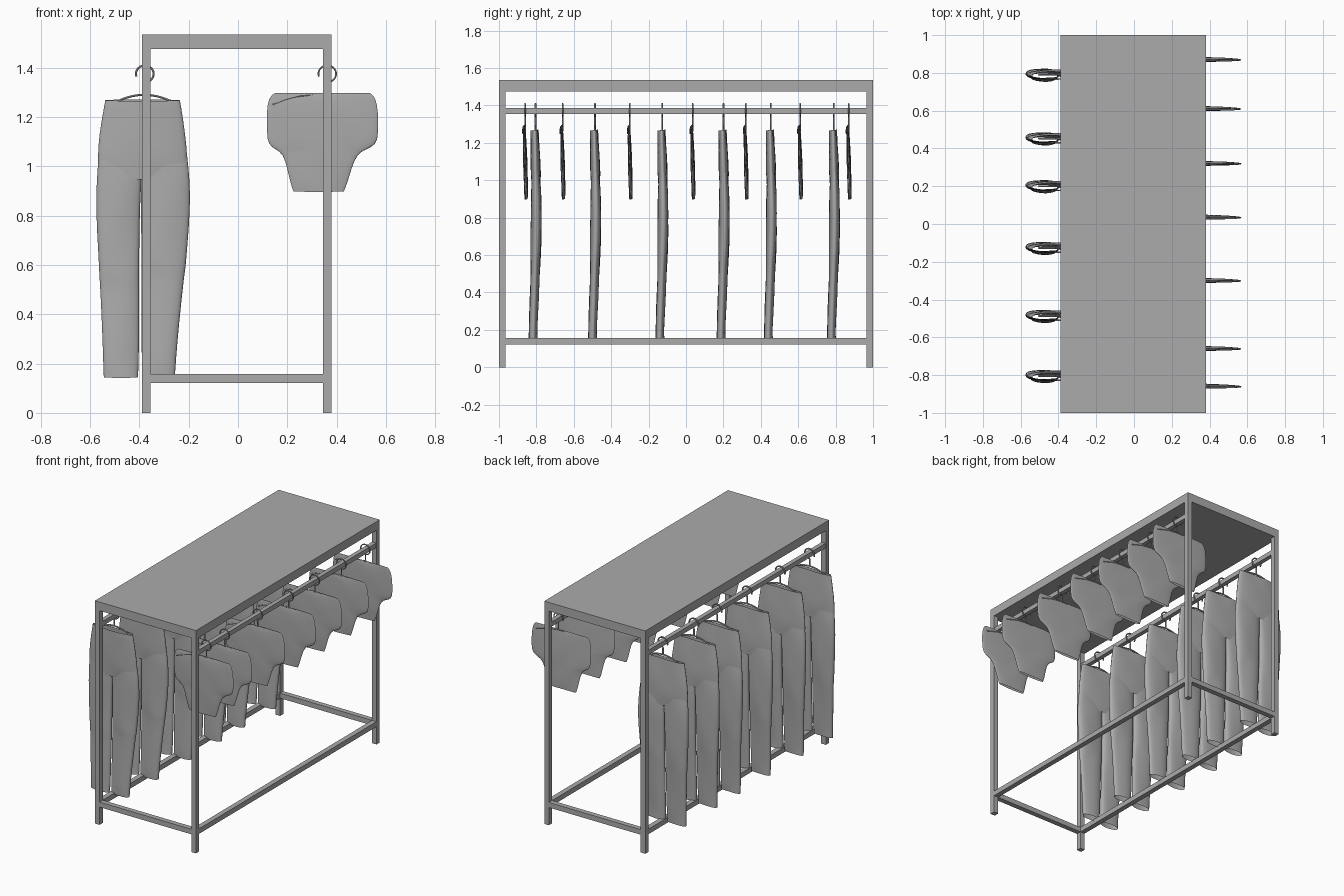
import bpy, bmesh, math

old = bpy.data.objects.get("Cube")
if old:
    bpy.data.objects.remove(old)


def material(name, rgb):
    m = bpy.data.materials.new(name)
    m.use_nodes = True
    color = (*rgb, 1)
    m.diffuse_color = color
    m.node_tree.nodes["Principled BSDF"].inputs["Base Color"].default_value = color
    return m


grey = material("plain grey", (0.41, 0.41, 0.41))


def add_object(name, data):
    obj = bpy.data.objects.new(name, data)
    bpy.context.collection.objects.link(obj)
    return obj


def activate(obj):
    bpy.ops.object.select_all(action='DESELECT')
    obj.select_set(True)
    bpy.context.view_layer.objects.active = obj


def box(name, x, y, z):
    """Box spanning the given (low, high) ranges."""
    bm = bmesh.new()
    bmesh.ops.create_cube(bm, size=1)
    for v in bm.verts:
        for i, (lo, hi) in enumerate((x, y, z)):
            v.co[i] = hi if v.co[i] > 0 else lo
    mesh = bpy.data.meshes.new(name)
    bm.to_mesh(mesh)
    bm.free()
    mesh.materials.append(grey)
    return add_object(name, mesh)


def cloth(name, tubes, wrinkle):
    """Flattened open tubes; each row is (z, x_low, x_high, half_depth, y_shift)."""
    bm = bmesh.new()
    n = 24
    for rows in tubes:
        rings = []
        for z, x0, x1, depth, shift in rows:
            ring = []
            for k in range(n):
                a = 2 * math.pi * k / n
                s = math.sin(a)
                x = (x0 + x1) / 2 + (x1 - x0) / 2 * math.cos(a)
                y = shift + depth * math.copysign(abs(s) ** 0.75, s)
                y += wrinkle * math.sin(z * 31 + x * 27) * abs(s)
                ring.append(bm.verts.new((x, y, z + wrinkle * s)))
            rings.append(ring)
        for a, b in zip(rings, rings[1:]):
            for k in range(n):
                j = (k + 1) % n
                bm.faces.new((a[k], a[j], b[j], b[k]))
    bmesh.ops.recalc_face_normals(bm, faces=bm.faces)
    mesh = bpy.data.meshes.new(name)
    bm.to_mesh(mesh)
    bm.free()
    mesh.materials.append(grey)
    obj = add_object(name, mesh)
    mod = obj.modifiers.new("Soften", 'SUBSURF')
    mod.levels = mod.render_levels = 1
    activate(obj)
    bpy.ops.object.modifier_apply(modifier=mod.name)
    bpy.ops.object.shade_smooth_by_angle(angle=math.radians(50))
    return obj


def wire(name, paths, radius):
    """Round wire through each list of points."""
    curve = bpy.data.curves.new(name, 'CURVE')
    curve.dimensions = '3D'
    curve.bevel_depth = radius
    curve.bevel_resolution = 1
    curve.use_fill_caps = True
    for path in paths:
        spline = curve.splines.new('POLY')
        spline.points.add(len(path) - 1)
        for p, co in zip(spline.points, path):
            p.co = (*co, 1)
    curve.materials.append(grey)
    obj = add_object(name, curve)
    activate(obj)
    bpy.ops.object.convert(target='MESH')
    bpy.ops.object.shade_smooth_by_angle(angle=math.radians(50))
    return bpy.context.view_layer.objects.active


def hook(cx, side):
    """Hook looped over the rail, then a stem down to the hanger bar."""
    pts = []
    for i in range(19):
        a = math.radians(200 - i * 290 / 18)
        pts.append((cx + side * 0.036 * math.cos(a), 0, 1.375 + 0.034 * math.sin(a)))
    return pts + [(cx, 0, 1.335), (cx, 0, 1.29)]


def repeat(obj, places):
    """Place linked copies along the rail."""
    obj.location.y = places[0]
    for y in places[1:]:
        other = obj.copy()
        bpy.context.collection.objects.link(other)
        other.location.y = y


# Rack frame
LEFT, RIGHT, T = 0.38, -0.39, 0.035
sides = {"right": (RIGHT, RIGHT + T), "left": (LEFT - T, LEFT)}
ends = {"front": (-1, -1 + T), "back": (1 - T, 1)}
box("top_panel", (RIGHT, LEFT), (-1, 1), (1.475, 1.535))
for side, xr in sides.items():
    for end, yr in ends.items():
        box(f"{end}_{side}_post", xr, yr, (0, 1.475))
    inner = (-1 + T, 1 - T)
    box(f"{side}_lower_rail", xr, inner, (0.122, 0.157))
    mid = sum(xr) / 2
    box(f"{side}_hanging_rail", (mid - 0.015, mid + 0.015), inner, (1.355, 1.387))
for end, yr in ends.items():
    box(f"{end}_lower_rail", (RIGHT + T, LEFT - T), yr, (0.122, 0.157))

# Trousers: hips and two legs with a fold at each knee
hips = [(1.268, -0.54, -0.235, 0.02, -0.004),
        (1.25, -0.543, -0.23, 0.021, -0.004),
        (1.13, -0.565, -0.212, 0.026, 0),
        (1.03, -0.572, -0.202, 0.028, 0.002),
        (0.95, -0.565, -0.205, 0.022, 0.003)]
right_leg = [(1.04, -0.565, -0.38, 0.02, 0.002),
             (0.95, -0.575, -0.392, 0.027, 0.004),
             (0.79, -0.576, -0.398, 0.029, 0.006),
             (0.65, -0.567, -0.4, 0.028, 0.003),
             (0.535, -0.562, -0.4, 0.027, 0),
             (0.52, -0.56, -0.4, 0.023, 0.001),
             (0.35, -0.552, -0.4, 0.024, -0.007),
             (0.2, -0.547, -0.402, 0.022, -0.012),
             (0.145, -0.545, -0.405, 0.022, -0.013)]
left_leg = [(1.04, -0.4, -0.205, 0.02, 0.002),
            (0.95, -0.396, -0.195, 0.027, 0.004),
            (0.83, -0.394, -0.192, 0.029, 0.006),
            (0.66, -0.393, -0.206, 0.028, 0.003),
            (0.585, -0.393, -0.212, 0.027, 0.001),
            (0.57, -0.393, -0.216, 0.023, 0.001),
            (0.35, -0.392, -0.24, 0.024, -0.007),
            (0.2, -0.391, -0.252, 0.022, -0.012),
            (0.15, -0.389, -0.255, 0.022, -0.013)]
trouser_places = [-0.805, -0.487, -0.127, 0.2, 0.453, 0.79]
repeat(cloth("trousers", [hips, right_leg, left_leg], 0.003), trouser_places)

# Trouser hangers
bar = [(-0.38 + 0.125 * t / 5, 0, 1.29 - 0.035 * (t / 5) ** 2) for t in range(-5, 6)]
repeat(wire("trouser_hanger", [hook(-0.378, 1), bar], 0.005), trouser_places)

# Short tops: boxy sleeves above a narrow tapering body
top_rows = [(1.296, 0.145, 0.54, 0.003, -0.004),
            (1.28, 0.122, 0.56, 0.006, -0.004),
            (1.22, 0.113, 0.572, 0.009, -0.003),
            (1.13, 0.115, 0.571, 0.011, 0),
            (1.088, 0.12, 0.564, 0.011, 0.001),
            (1.068, 0.152, 0.52, 0.011, 0.002),
            (1.05, 0.182, 0.484, 0.011, 0.002),
            (0.99, 0.199, 0.461, 0.011, 0.003),
            (0.93, 0.212, 0.444, 0.01, 0.005),
            (0.898, 0.224, 0.43, 0.008, 0.006)]
top_places = [-0.86, -0.66, -0.3, 0.035, 0.32, 0.61, 0.87]
repeat(cloth("short_top", [top_rows], 0.0015), top_places)

# Top hangers, the near arm peeking out of the neckline
arms = [(0.14, -0.012, 1.25), (0.19, -0.012, 1.27), (0.25, -0.009, 1.286),
        (0.36, 0, 1.295), (0.44, 0, 1.285), (0.53, 0, 1.26)]
repeat(wire("top_hanger", [hook(0.362, 1), arms], 0.004), top_places)
